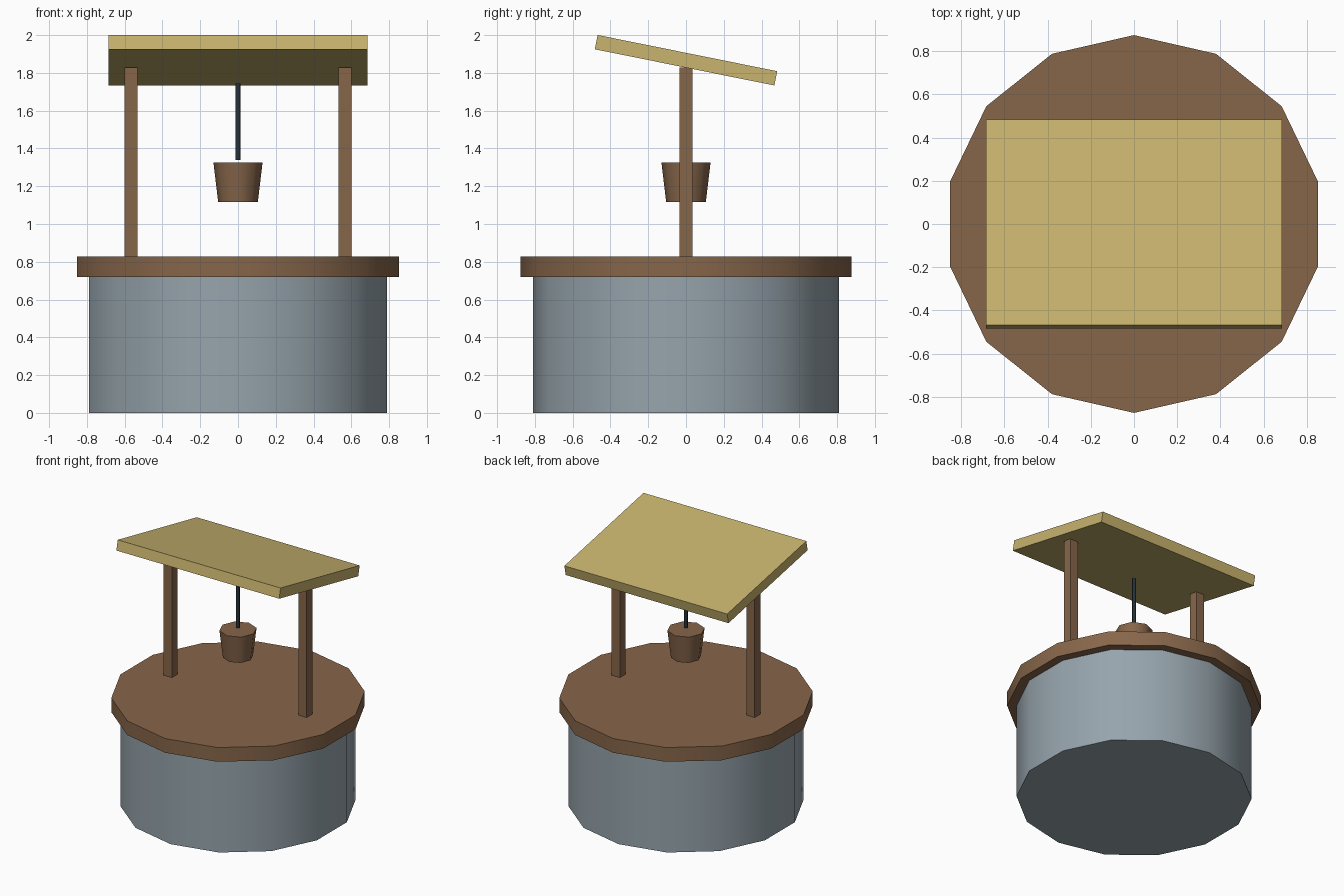
import bpy
from math import radians

if "Cube" in bpy.data.objects:
    bpy.data.objects.remove(bpy.data.objects["Cube"], do_unlink=True)


def material(name, srgb):
    colour = [((c / 255 + 0.055) / 1.055) ** 2.4 for c in srgb] + [1]
    mat = bpy.data.materials.new(name)
    mat.use_nodes = True
    mat.diffuse_color = colour
    node = next(n for n in mat.node_tree.nodes if n.type == "BSDF_PRINCIPLED")
    node.inputs["Base Color"].default_value = colour
    return mat


wood = material("brown wood", (135, 102, 74))
straw = material("straw yellow", (200, 179, 110))
stone = material("blue grey stone", (150, 164, 172))
dark = material("dark rope", (38, 50, 56))


def drum(name, sides, low_radius, top_radius, low, top, mat):
    """Upright smooth-sided cylinder or cone between two heights."""
    bpy.ops.mesh.primitive_cone_add(vertices=sides, radius1=low_radius, radius2=top_radius,
                                    depth=top - low, location=(0, 0, (low + top) / 2))
    obj = bpy.context.object
    obj.name = name
    obj.data.materials.append(mat)
    bpy.ops.object.shade_smooth_by_angle(angle=radians(62))
    return obj


def box(name, size, location, mat, tilt=0):
    bpy.ops.mesh.primitive_cube_add(size=1, location=location, rotation=(tilt, 0, 0))
    obj = bpy.context.object
    obj.name = name
    obj.scale = size
    obj.data.materials.append(mat)
    return obj


# Round stone wall and wooden lid
drum("stone_wall", 14, 0.81, 0.81, 0, 0.72, stone)
drum("wooden_lid", 14, 0.875, 0.875, 0.72, 0.828, wood)

# Posts and sloping roof
for side, x in (("left", 0.567), ("right", -0.567)):
    box(side + "_post", (0.07, 0.07, 1.0), (x, 0, 1.328), wood)
box("roof", (1.37, 0.97, 0.077), (0, 0, 1.867), straw, radians(-11.4))

# Hanging bucket and rope
drum("bucket", 8, 0.105, 0.13, 1.117, 1.325, wood)
drum("rope", 8, 0.013, 0.013, 1.34, 1.743, dark)
